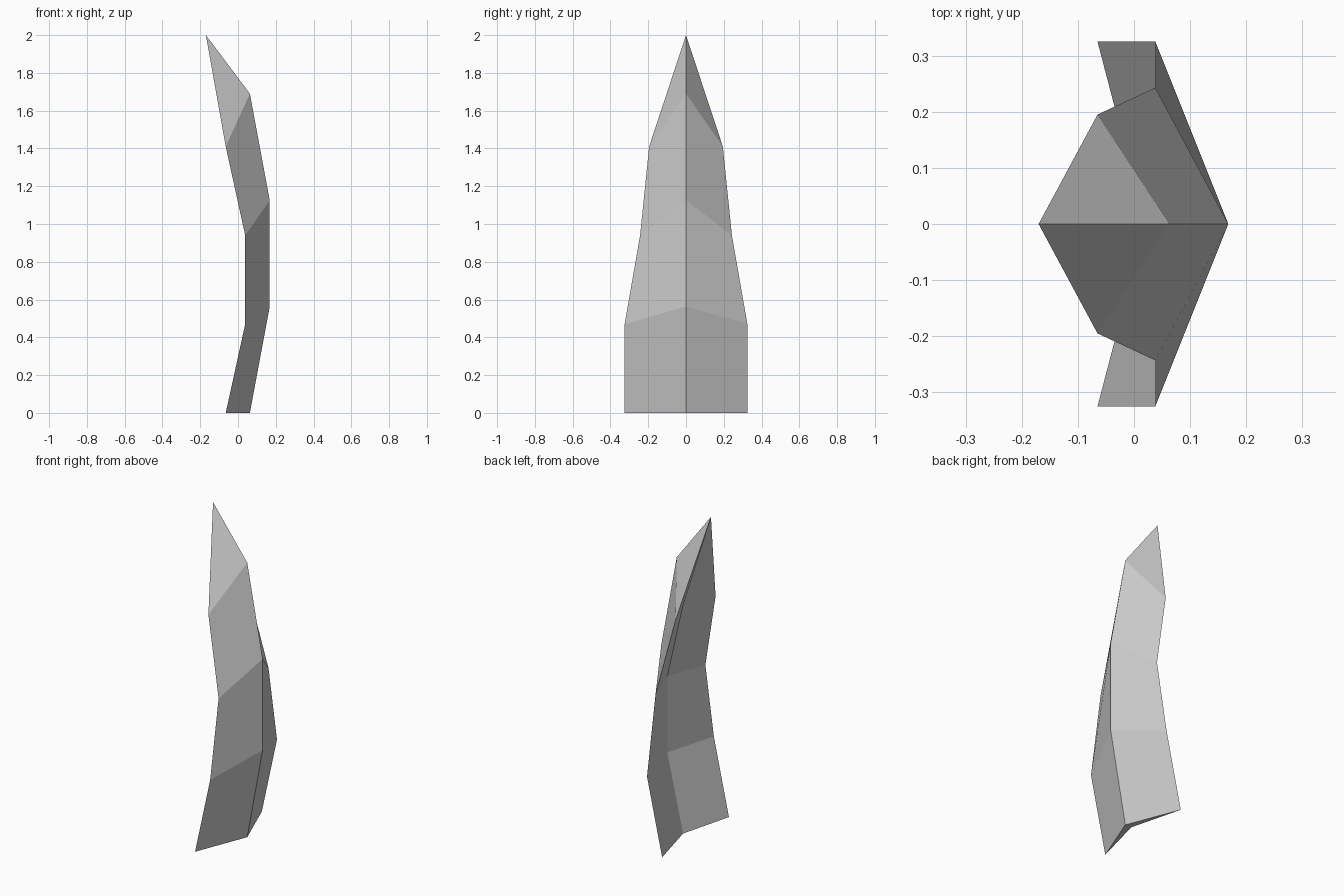
import bpy, bmesh

if "Cube" in bpy.data.objects:
    bpy.data.objects.remove(bpy.data.objects["Cube"])

grey = bpy.data.materials.new("mid grey")
grey.diffuse_color = (0.6, 0.6, 0.6, 1)
grey.use_nodes = True
grey.node_tree.nodes["Principled BSDF"].inputs["Base Color"].default_value = grey.diffuse_color

# Curved, pointed plate with a lens-shaped section.
# Each row: front ridge (x, z), side edge (x, y, z), back ridge (x, z)
rows = [
    ((0.063, 0.0),   (-0.065, 0.325, 0.0),  (0.02, 0.0)),
    ((0.168, 0.563), (0.038, 0.325, 0.47),  (0.127, 0.47)),
    ((0.168, 1.125), (0.038, 0.243, 0.94),  (0.127, 0.94)),
    ((0.063, 1.69),  (-0.065, 0.195, 1.41), (0.02, 1.41)),
]
bm = bmesh.new()
tip = bm.verts.new((-0.17, 0, 2))
rings = []
for (fx, fz), (ex, ey, ez), (bx, bz) in rows:
    points = [(fx, 0, fz), (ex, ey, ez), (bx, 0, bz), (ex, -ey, ez)]
    rings.append([bm.verts.new(p) for p in points])

# Side walls between rows
for low, high in zip(rings, rings[1:]):
    for i in range(4):
        j = (i + 1) % 4
        bm.faces.new((low[i], low[j], high[j], high[i]))

# Pointed top and closed base
for i in range(4):
    bm.faces.new((rings[-1][i], rings[-1][(i + 1) % 4], tip))
front, left, back, right = rings[0]
bm.faces.new((front, back, left))
bm.faces.new((front, right, back))
bmesh.ops.recalc_face_normals(bm, faces=bm.faces)

mesh = bpy.data.meshes.new("curved_spike")
bm.to_mesh(mesh)
bm.free()
mesh.materials.append(grey)
bpy.context.collection.objects.link(bpy.data.objects.new("curved_spike", mesh))
